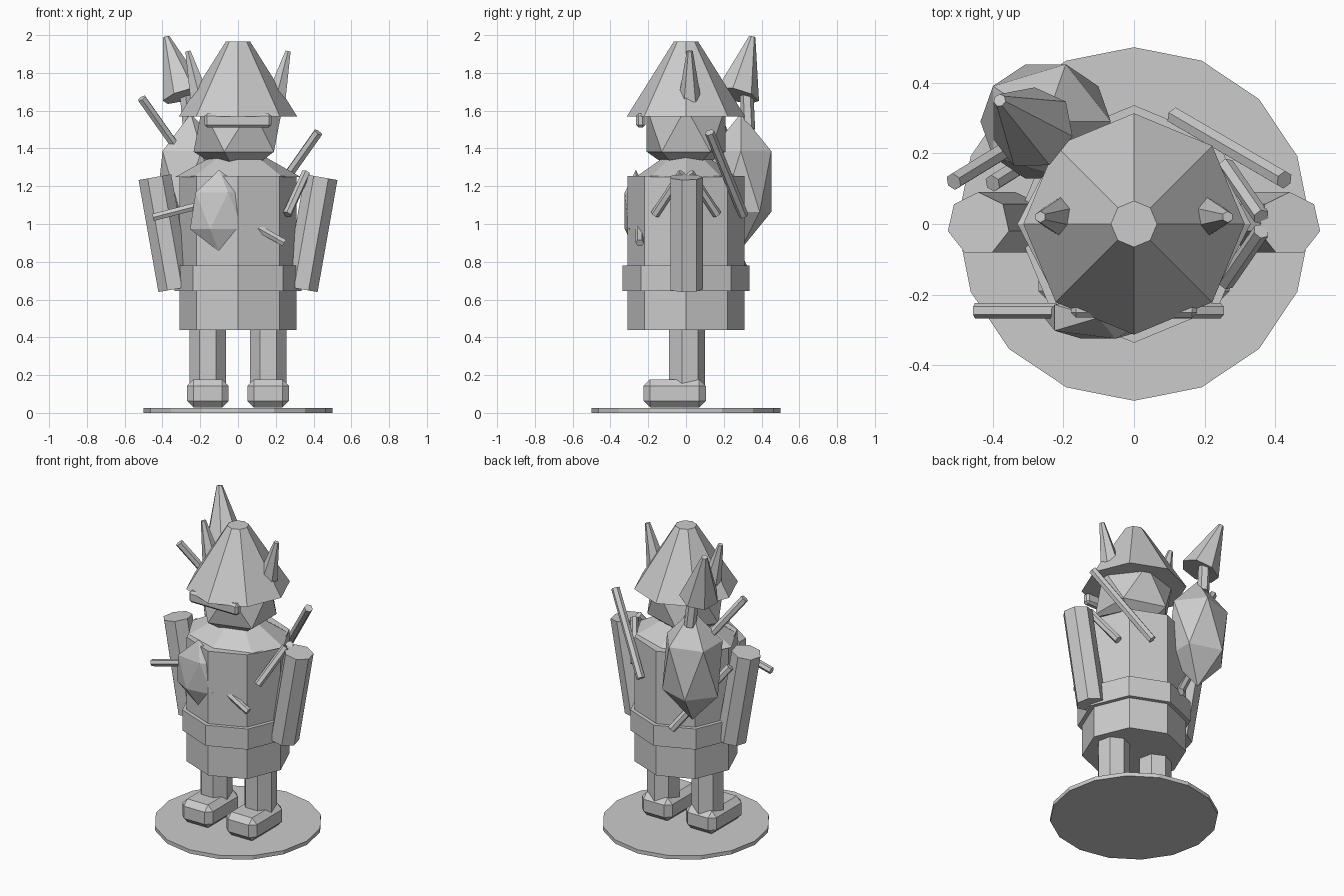
import bpy, bmesh
from mathutils import Vector, Matrix

cube = bpy.data.objects.get("Cube")
if cube:
    bpy.data.objects.remove(cube, do_unlink=True)

grey = bpy.data.materials.new("plain grey")
grey.use_nodes = True
grey.diffuse_color = (0.6, 0.6, 0.6, 1)
grey.node_tree.nodes["Principled BSDF"].inputs["Base Color"].default_value = (0.6, 0.6, 0.6, 1)


def finish(name, bm):
    mesh = bpy.data.meshes.new(name)
    bm.to_mesh(mesh)
    bm.free()
    mesh.materials.append(grey)
    obj = bpy.data.objects.new(name, mesh)
    bpy.context.collection.objects.link(obj)
    return obj


def rod(name, start, end, r1, r2=None, sides=6):
    """Prism or cut cone from start to end, with the first corner towards the back."""
    a, b = Vector(start), Vector(end)
    turn = Vector((0, 0, 1)).rotation_difference(b - a).to_matrix().to_4x4()
    bm = bmesh.new()
    bmesh.ops.create_cone(bm, cap_ends=True, segments=sides, radius1=r1,
                          radius2=r1 if r2 is None else r2, depth=(b - a).length,
                          matrix=Matrix.Translation((a + b) / 2) @ turn)
    return finish(name, bm)


def gem(name, centre, size):
    """Stretched twenty-sided ball."""
    bm = bmesh.new()
    bmesh.ops.create_icosphere(bm, subdivisions=1, radius=1,
                               matrix=Matrix.Translation(centre) @ Matrix.Diagonal((*size, 1)))
    return finish(name, bm)


def box(name, centre, size, bevel):
    """Box with chamfered edges."""
    bm = bmesh.new()
    bmesh.ops.create_cube(bm, size=1,
                          matrix=Matrix.Translation(centre) @ Matrix.Diagonal((*size, 1)))
    bmesh.ops.bevel(bm, geom=bm.edges[:], offset=bevel, segments=1, affect='EDGES')
    return finish(name, bm)


# Stand, trunk and belt
rod("stand", (0, 0, 0), (0, 0, 0.025), 0.5, sides=16)
rod("torso", (0, 0, 0.44), (0, 0, 1.255), 0.31, sides=8)
rod("belt", (0, 0, 0.645), (0, 0, 0.78), 0.336, sides=8)
collar = rod("collar", (0, 0, 1.25), (0, 0, 1.38), 0.33, 0.1, sides=8)
collar.scale.y = 0.8

# Limbs and horns, once for each side
for side, s in (("left", 1), ("right", -1)):
    rod(side + "_leg", (s * 0.16, 0, 0.1), (s * 0.16, 0, 0.46), 0.1, sides=7)
    box(side + "_boot", (s * 0.16, -0.06, 0.103), (0.22, 0.33, 0.15), 0.035)
    rod(side + "_arm", (s * 0.335, 0, 0.655), (s * 0.44, 0, 1.248), 0.09, sides=7)
    rod(side + "_horn", (s * 0.2, 0.02, 1.66), (s * 0.265, 0.02, 1.915), 0.06, 0.016)

# Head, hat and visor
gem("head", (0, 0, 1.5), (0.263, 0.245, 0.263))
rod("hat", (0, 0, 1.57), (0, 0, 1.965), 0.313, 0.065, sides=8)
box("visor", (0, -0.24, 1.548), (0.355, 0.05, 0.075), 0.014)

# Pack on the back with its neck and pointed cap
gem("pack", (-0.25, 0.29, 1.225), (0.206, 0.19, 0.36))
rod("pack_neck", (-0.26, 0.33, 1.5), (-0.28, 0.32, 1.72), 0.036)
rod("pack_cap", (-0.285, 0.27, 1.68), (-0.38, 0.35, 1.99), 0.12, 0.018, sides=7)

# Poles on the back
rod("upper_pole", (-0.51, 0.12, 1.665), (-0.216, 0.3, 1.25), 0.025)
rod("lower_pole", (-0.4, 0.115, 1.185), (-0.106, 0.3, 0.77), 0.025)
rod("long_pole", (0.425, 0.125, 1.485), (0.115, 0.305, 1.045), 0.026)

# Braces under the left arm
for place, s in (("front", -1), ("back", 1)):
    rod(place + "_brace", (0.36, s * 0.02, 1.27), (0.26, s * 0.165, 1.05), 0.024)

# Plate and handles on the chest
gem("chest_plate", (-0.1, -0.265, 1.07), (0.172, 0.07, 0.217))
rod("right_handle", (-0.45, -0.245, 1.035), (-0.12, -0.245, 1.12), 0.022)
rod("left_handle", (0.245, -0.245, 0.9), (0.05, -0.245, 1.01), 0.022)
